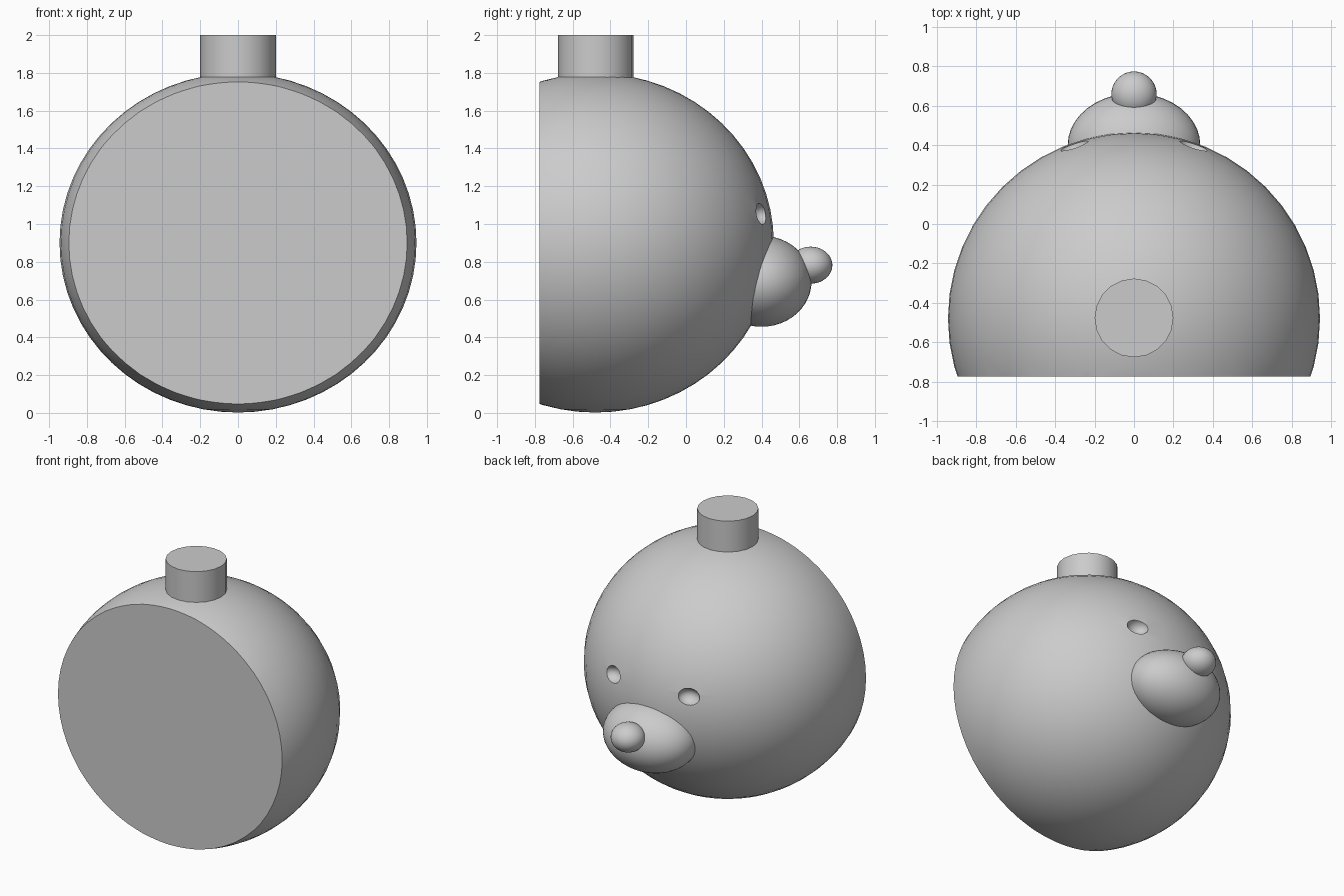
import bpy
import bmesh
import math

cube = bpy.data.objects.get("Cube")
if cube:
    bpy.data.objects.remove(cube, do_unlink=True)

GREY = (0.6, 0.6, 0.6, 1)
grey = bpy.data.materials.new("plain_grey")
grey.use_nodes = True
grey.diffuse_color = GREY
grey.node_tree.nodes["Principled BSDF"].inputs["Base Color"].default_value = GREY


def finish(ob, name):
    ob.name = ob.data.name = name
    if not ob.data.materials:
        ob.data.materials.append(grey)
    bpy.ops.object.select_all(action="DESELECT")
    ob.select_set(True)
    bpy.context.view_layer.objects.active = ob
    bpy.ops.object.shade_smooth_by_angle(angle=math.radians(35))


def ellipsoid(name, center, radii, segments, rings):
    bpy.ops.mesh.primitive_uv_sphere_add(segments=segments, ring_count=rings, radius=1, location=center)
    ob = bpy.context.object
    ob.scale = radii
    bpy.ops.object.transform_apply(location=True, rotation=True, scale=True)
    finish(ob, name)
    return ob


# Round body, sliced flat across the front
body = ellipsoid("body", (0, -0.48, 0.9), (0.945, 0.945, 0.898), 48, 32)
bm = bmesh.new()
bm.from_mesh(body.data)
cut = bmesh.ops.bisect_plane(bm, geom=bm.verts[:] + bm.edges[:] + bm.faces[:],
                             plane_co=(0, -0.775, 0), plane_no=(0, -1, 0), clear_outer=True)
rim = [e for e in cut["geom_cut"] if isinstance(e, bmesh.types.BMEdge)]
bmesh.ops.contextual_create(bm, geom=rim)
bmesh.ops.recalc_face_normals(bm, faces=bm.faces[:])
bm.to_mesh(body.data)
bm.free()

# Eye sockets, scooped out of the body
for side in (-1, 1):
    scoop = ellipsoid("eye_scoop", (side * 0.307, 0.41, 1.055), (0.076, 0.07, 0.058), 24, 16)
    scoop.hide_render = True
    mod = body.modifiers.new("eye_socket", "BOOLEAN")
    mod.operation = "DIFFERENCE"
    mod.solver = "EXACT"
    mod.object = scoop
    bpy.context.view_layer.objects.active = body
    bpy.ops.object.modifier_apply(modifier=mod.name)
    bpy.data.objects.remove(scoop, do_unlink=True)
finish(body, "body")

# Snout and nose
ellipsoid("snout", (0, 0.4, 0.697), (0.337, 0.265, 0.241), 40, 24)
ellipsoid("nose", (0, 0.66, 0.782), (0.115, 0.115, 0.098), 32, 20)

# Hanging cap on top
bpy.ops.mesh.primitive_cylinder_add(vertices=20, radius=0.2, depth=0.4, location=(0, -0.477, 1.8))
finish(bpy.context.object, "top_cap")
